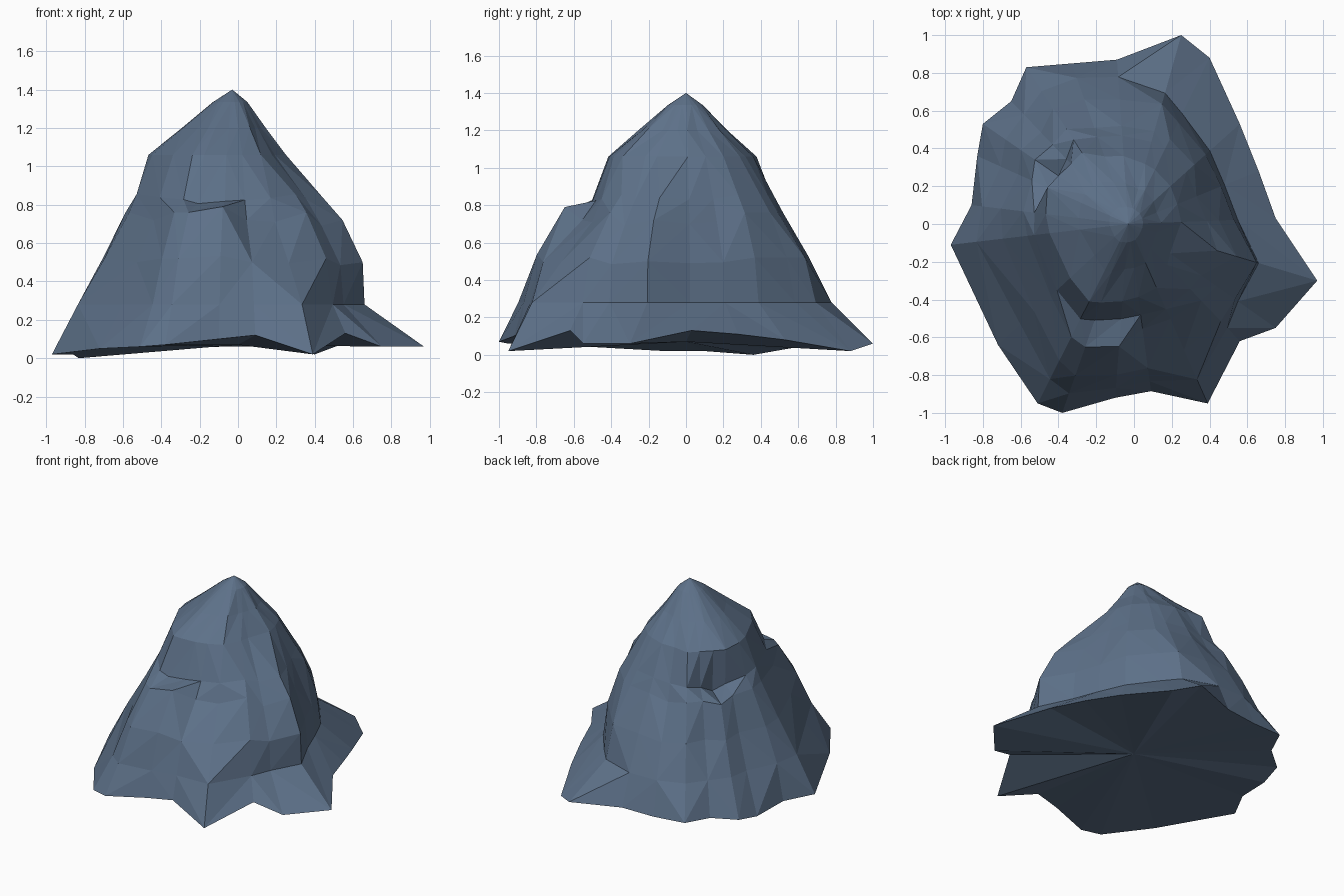
import bpy, bmesh, math

if "Cube" in bpy.data.objects:
    bpy.data.objects.remove(bpy.data.objects["Cube"])

AXIS = (-0.03, 0.0)

# Irregular foot of the rock, counter-clockwise (x, y, z)
FOOT = [
    (0.97, -0.30, .06), (0.75, 0.03, .13), (0.66, 0.28, .11), (0.56, 0.53, .08),
    (0.40, 0.88, .02), (0.25, 1.00, .06), (-0.09, 0.87, .06), (-0.33, 0.85, .05),
    (-0.57, 0.83, .06), (-0.65, 0.65, .05), (-0.80, 0.53, .03), (-0.83, 0.36, .00),
    (-0.86, 0.10, .02), (-0.97, -0.11, .02), (-0.72, -0.64, .05), (-0.51, -0.95, .06),
    (-0.38, -1.0, .07), (-0.10, -0.92, .10), (0.09, -0.885, .12), (0.39, -0.95, .02),
    (0.56, -0.62, .13), (0.75, -0.55, .06)]

# Distance from the axis along each foot direction, per height
RINGS = {
    0.28: [.72, .58, .55, .58, .65, .72, .78, .82, .84, .80, .79, .74, .78, .81, .78, .92, .95, .87, .84, .90, .76, .71],
    0.52: [.71, .56, .53, .55, .60, .66, .66, .70, .73, .67, .69, .64, .68, .67, .68, .81, .85, .80, .77, .73, .71, .69],
    0.76: [.60, .48, .44, .47, .50, .51, .52, .54, .60, .58, .60, .56, .56, .54, .56, .67, .69, .65, .56, .55, .56, .57],
    1.06: [.26, .28, .28, .30, .32, .33, .36, .38, .45, .44, .45, .47, .44, .42, .42, .46, .44, .41, .39, .37, .30, .27]}

# Ledges: how far the wall steps in just above the shoulder
LEDGE = {8: .02, 9: .06, 10: .12, 11: .07, 12: .02, 15: .04, 16: .07, 17: .07, 18: .02}
# Small lifts of single shoulder points
LIFT = {0: -.04, 1: -.06, 2: -.05, 7: -.03, 10: -.03, 14: -.04, 17: .03, 18: -.04, 19: -.05, 21: -.07}

n = len(FOOT)
directions = []
for x, y, z in FOOT:
    dx, dy = x - AXIS[0], y - AXIS[1]
    r = math.hypot(dx, dy)
    directions.append((dx / r, dy / r))

bm = bmesh.new()


def add_ring(radii, heights):
    return [bm.verts.new((AXIS[0] + d[0] * r, AXIS[1] + d[1] * r, h))
            for d, r, h in zip(directions, radii, heights)]


rings = [[bm.verts.new(p) for p in FOOT]]

# Lower walls and shoulder
for h, share in ((0.28, 0), (0.52, .5), (0.76, 1)):
    rings.append(add_ring(RINGS[h], [h + share * LIFT.get(i, 0) for i in range(n)]))

# Stepped band above the shoulder
band = [a * .68 + b * .32 - LEDGE.get(i, 0)
        for i, (a, b) in enumerate(zip(RINGS[0.76], RINGS[1.06]))]
rings.append(add_ring(band, [.855 + .4 * LIFT.get(i, 0) - .7 * LEDGE.get(i, 0) for i in range(n)]))

# Upper rim and summit
rim = RINGS[1.06]
rings.append(add_ring(rim, [1.06] * n))
rings.append(add_ring([r * .6 + .008 * math.sin(i * 2.1) for i, r in enumerate(rim)], [1.2] * n))
rings.append(add_ring([.04 + r * .14 for r in rim], [1.335] * n))
peak = bm.verts.new((AXIS[0], AXIS[1], 1.4))
under = bm.verts.new((0, 0, .07))

# Skin, split into flat triangles along the outward-bulging diagonal
for k in range(len(rings) - 1):
    lo, hi = rings[k], rings[k + 1]
    for i in range(n):
        j = (i + 1) % n
        mid_a = (lo[i].co + hi[j].co) / 2
        mid_b = (lo[j].co + hi[i].co) / 2
        if mid_a.xy.length > mid_b.xy.length:
            bm.faces.new((lo[i], lo[j], hi[j]))
            bm.faces.new((lo[i], hi[j], hi[i]))
        else:
            bm.faces.new((lo[i], lo[j], hi[i]))
            bm.faces.new((lo[j], hi[j], hi[i]))
for i in range(n):
    j = (i + 1) % n
    bm.faces.new((rings[-1][i], rings[-1][j], peak))
    bm.faces.new((rings[0][j], rings[0][i], under))

bmesh.ops.recalc_face_normals(bm, faces=bm.faces)
mesh = bpy.data.meshes.new("rock")
bm.to_mesh(mesh)
bm.free()
rock = bpy.data.objects.new("rock", mesh)
bpy.context.collection.objects.link(rock)

# Blue-grey stone
stone = bpy.data.materials.new("stone")
stone.diffuse_color = (0.11, 0.165, 0.25, 1)
stone.use_nodes = True
stone.node_tree.nodes["Principled BSDF"].inputs["Base Color"].default_value = stone.diffuse_color
mesh.materials.append(stone)
